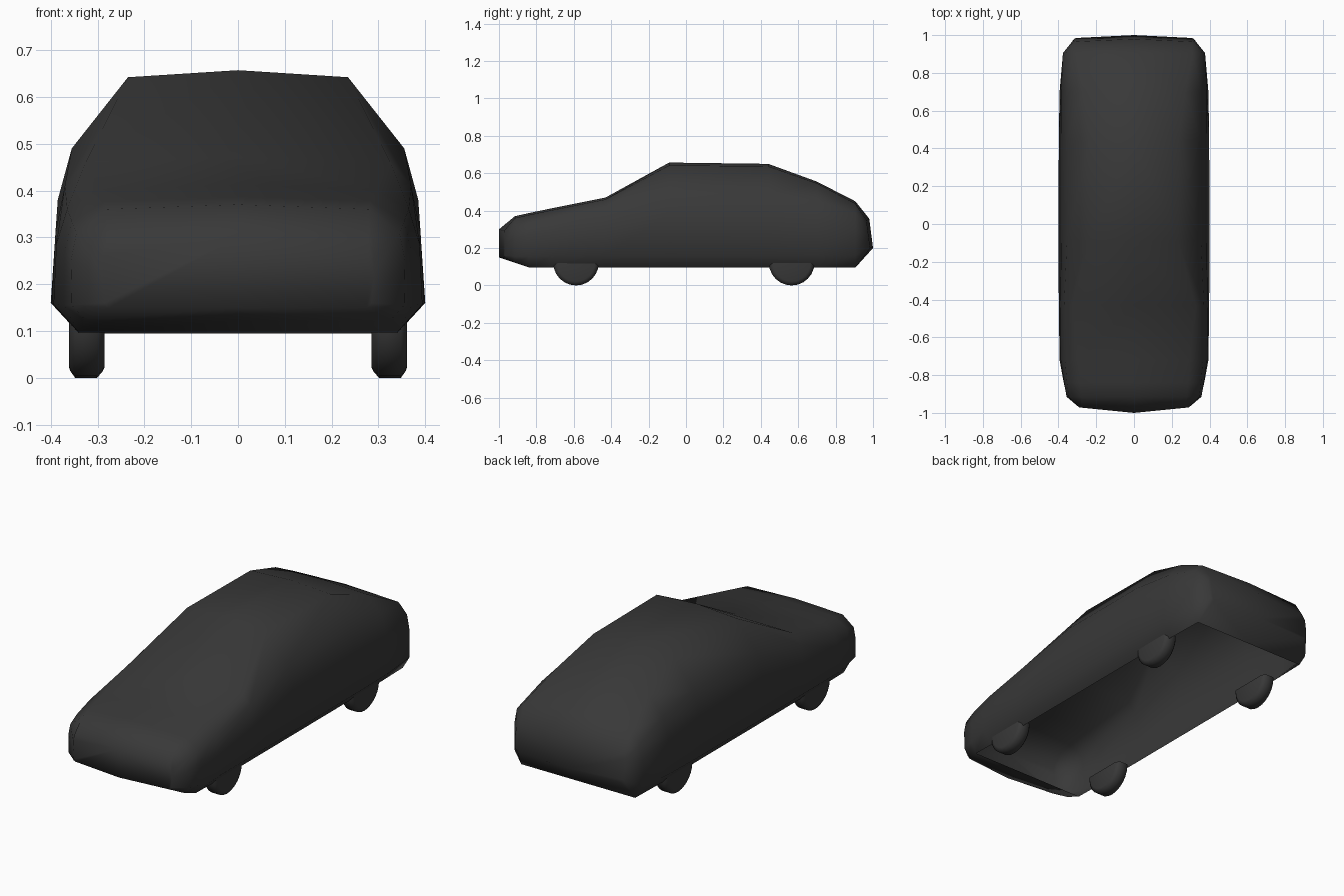
import bpy, bmesh, math

if "Cube" in bpy.data.objects:
    bpy.data.objects.remove(bpy.data.objects["Cube"])

paint = bpy.data.materials.new("dark_grey")
paint.diffuse_color = (0.04, 0.04, 0.04, 1)
paint.use_nodes = True
paint.node_tree.nodes["Principled BSDF"].inputs["Base Color"].default_value = paint.diffuse_color


def finish(name, bm, angle):
    me = bpy.data.meshes.new(name)
    bm.to_mesh(me)
    bm.free()
    me.materials.append(paint)
    ob = bpy.data.objects.new(name, me)
    bpy.context.collection.objects.link(ob)
    bpy.ops.object.select_all(action='DESELECT')
    ob.select_set(True)
    bpy.context.view_layer.objects.active = ob
    bpy.ops.object.shade_smooth_by_angle(angle=math.radians(angle))
    return ob


# Body stations along y: (y, bow, tilt), floor z, floor half width,
# sill, belt, shoulder, roof edge as (x, z), roof centre z
STATIONS = [
    ((-1.0, .1, 0), .15, .275, (.285, .16), (.29, .22), (.29, .26), (.28, .293), .30),
    ((-.915, 0, 0), .122, .325, (.355, .155), (.357, .25), (.345, .31), (.28, .36), .37),
    ((-.84, 0, 0), .097, .34, (.372, .155), (.37, .27), (.355, .335), (.285, .377), .387),
    ((-.72, 0, 0), .095, .34, (.394, .157), (.388, .285), (.365, .36), (.295, .402), .412),
    ((-.43, 0, 0), .095, .34, (.398, .16), (.39, .31), (.37, .41), (.325, .46), .47),
    ((-.09, 0, 0), .095, .34, (.40, .16), (.385, .38), (.355, .49), (.235, .642), .657),
    ((.44, 0, 0), .095, .34, (.398, .16), (.385, .38), (.355, .49), (.235, .637), .65),
    ((.70, 0, 0), .095, .34, (.394, .16), (.386, .35), (.355, .455), (.27, .546), .555),
    ((.905, 0, 0), .095, .335, (.374, .16), (.376, .30), (.36, .385), (.31, .438), .45),
    ((1.0, -.05, -.13), .20, .30, (.315, .215), (.32, .27), (.32, .32), (.305, .348), .357),
]

# Body: lofted half shell with an open underside between the bumpers
bm = bmesh.new()
rings = []
for (y, bow, tilt), zb, xb, sill, belt, shoulder, edge, zt in STATIONS:
    section = [(0, zb), (xb, zb), sill, belt, shoulder, edge, (0, zt)]
    rings.append([bm.verts.new((x, y + bow * x + tilt * (z - zb), z)) for x, z in section])
for s, (a, b) in enumerate(zip(rings, rings[1:])):
    for i in range(6):
        if i == 0 and 2 <= s <= 7:
            continue
        bm.faces.new((a[i], b[i], b[i + 1], a[i + 1]))
bm.faces.new(rings[0])
bm.faces.new(rings[-1][::-1])
# Drop the loose underside centre points
bmesh.ops.delete(bm, geom=[v for v in bm.verts if not v.link_faces], context='VERTS')
# Mirror to the other side
copy = bmesh.ops.duplicate(bm, geom=bm.verts[:] + bm.edges[:] + bm.faces[:])["geom"]
for v in copy:
    if isinstance(v, bmesh.types.BMVert):
        v.co.x *= -1
bmesh.ops.reverse_faces(bm, faces=[f for f in copy if isinstance(f, bmesh.types.BMFace)])
bmesh.ops.remove_doubles(bm, verts=bm.verts[:], dist=1e-5)
bmesh.ops.recalc_face_normals(bm, faces=bm.faces[:])
finish("car_body", bm, 180)

# Wheels: lower half discs with chamfered treads, tucked into the sills
TREAD = [(.285, .10), (.289, .108), (.301, .122), (.348, .122), (.358, .108), (.361, .10)]
N = 12


def wheel(name, side, y):
    bm = bmesh.new()
    rows = []
    for x, r in TREAD:
        angles = [math.pi + math.pi * k / N for k in range(N + 1)]
        rows.append([bm.verts.new((side * x, y + r * math.cos(t), .122 + r * math.sin(t)))
                     for t in angles])
    for a, b in zip(rows, rows[1:]):
        for k in range(N):
            bm.faces.new((a[k], a[k + 1], b[k + 1], b[k]))
    bm.faces.new(rows[0])
    bm.faces.new(rows[-1])
    bmesh.ops.recalc_face_normals(bm, faces=bm.faces[:])
    finish(name, bm, 60)


for side, label in ((1, "right"), (-1, "left")):
    wheel("front_wheel_" + label, side, -.588)
    wheel("rear_wheel_" + label, side, .565)
